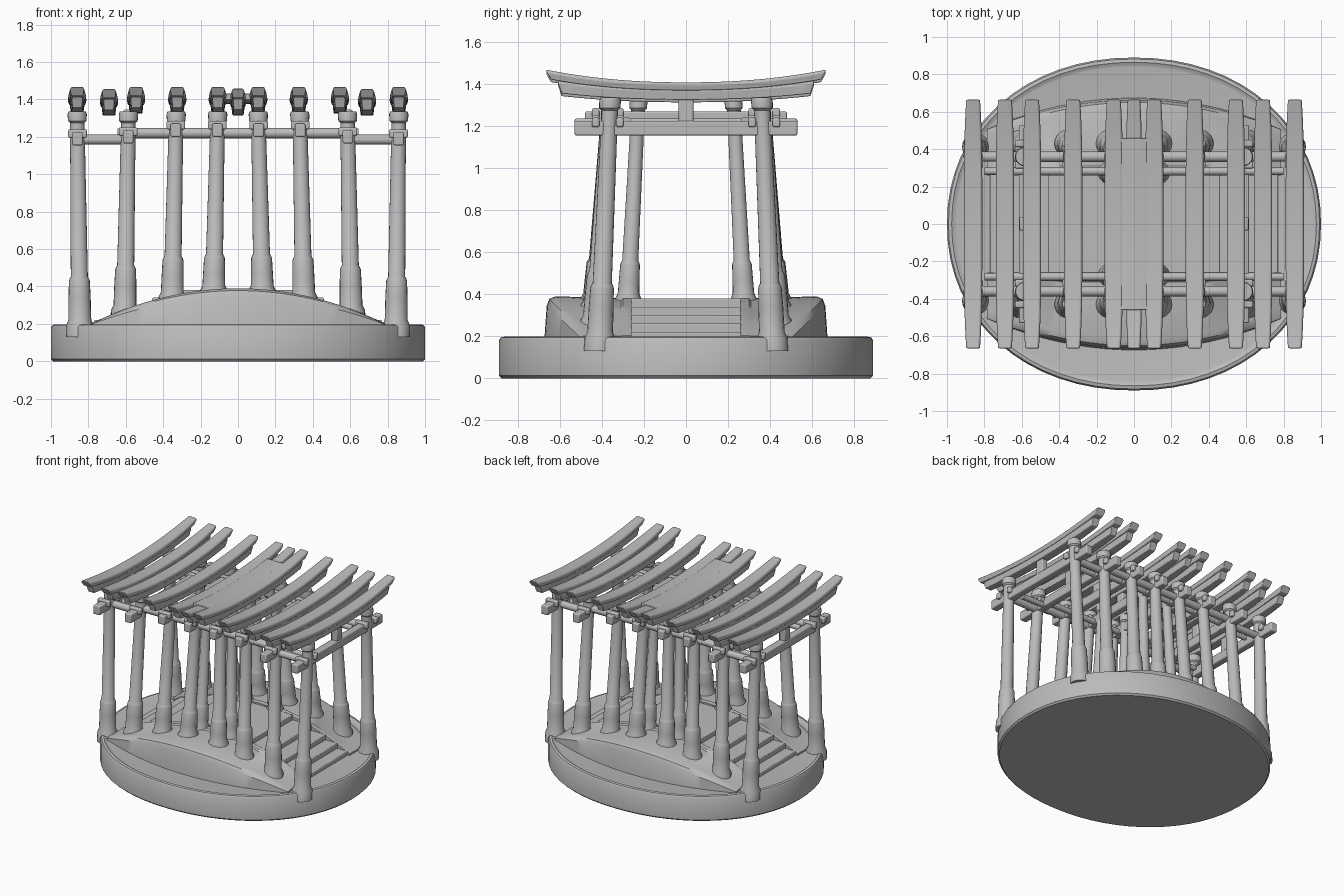
import bpy, bmesh, math

if "Cube" in bpy.data.objects:
    bpy.data.objects.remove(bpy.data.objects["Cube"])

stone = bpy.data.materials.new("plain grey")
stone.diffuse_color = (0.5, 0.5, 0.5, 1)
stone.use_nodes = True
stone.node_tree.nodes["Principled BSDF"].inputs["Base Color"].default_value = stone.diffuse_color


def loft(name, rings, bevel=0.0):
    """Skin a list of equal-length closed rings and cap both ends."""
    bm = bmesh.new()
    vr = [[bm.verts.new(p) for p in r] for r in rings]
    n = len(rings[0])
    for a, b in zip(vr, vr[1:]):
        for i in range(n):
            j = (i + 1) % n
            bm.faces.new((a[i], a[j], b[j], b[i]))
    bm.faces.new(vr[0][::-1])
    bm.faces.new(vr[-1])
    bmesh.ops.recalc_face_normals(bm, faces=bm.faces)
    me = bpy.data.meshes.new(name)
    bm.to_mesh(me)
    bm.free()
    me.materials.append(stone)
    ob = bpy.data.objects.new(name, me)
    bpy.context.collection.objects.link(ob)
    if bevel:
        m = ob.modifiers.new("bevel", 'BEVEL')
        m.width, m.segments, m.limit_method = bevel, 2, 'ANGLE'
    return ob


def box(name, x0, x1, y0, y1, z0, z1, bevel=0.008):
    return loft(name, [[(x0, y0, z), (x1, y0, z), (x1, y1, z), (x0, y1, z)]
                       for z in (z0, z1)], bevel)


def oval(rx, ry, z, n=64):
    pts = []
    for i in range(n):
        a = 2 * math.pi * i / n
        c, s = math.cos(a), math.sin(a)
        pts.append((rx * math.copysign(abs(c) ** 0.95, c),
                    ry * math.copysign(abs(s) ** 0.95, s), z))
    return pts


def circle(cx, cy, z, r, n=20):
    return [(cx + r * math.cos(2 * math.pi * i / n),
             cy + r * math.sin(2 * math.pi * i / n), z) for i in range(n)]


# oval plinth with a rounded edge and a slightly sunken top
loft("plinth", [oval(1 - d, 0.89 - d, z) for d, z in
     ((0.012, 0), (0, 0.012), (0, 0.18), (0.008, 0.194), (0.025, 0.198),
      (0.04, 0.19), (0.05, 0.188))])


# arched mound, one bank on each side of the path
def hill(x):
    return 0.2 + 0.19 * (1 - (x / 0.79) ** 2)


for s, side in ((-1, "front"), (1, "back")):
    rings = []
    for i in range(33):
        x = -0.785 + 1.57 * i / 32
        h = hill(x)
        w = 0.675 - 0.17 * (x / 0.79) ** 2
        k = (h - 0.18) / 0.21
        prof = [(w, 0.17), (w - 0.012 * k, h - 0.045 * k), (w - 0.025, h - 0.012 * k),
                (w - 0.055, h), (0.31, h - 0.01 * k), (0.30, h), (0.26, h), (0.26, 0.17)]
        rings.append([(x, s * y, z) for y, z in prof])
    loft(side + "_bank", rings)

# stepped path over the mound
for i, z in enumerate((0.22, 0.26, 0.30, 0.34, 0.38)):
    half = 0.79 * math.sqrt(1 - (z - 0.02 - 0.2) / 0.19) - 0.02
    box("step_%d" % i, -half, half, -0.262, 0.262, 0.18, z, 0.006)


# post: flared foot, sleeve, tapering shaft and cap
def post(name, xb, xt, yb, yt, ground, sleeve, top, r):
    prof = [(ground - 0.06, 1.75), (ground + 0.005, 1.7), (ground + 0.03, 1.42),
            (sleeve - 0.1, 1.38), (sleeve - 0.01, 1.3), (sleeve, 1.22),
            (sleeve + 0.012, 1.06), (top - 0.06, 0.9), (top - 0.05, 1.15),
            (top - 0.015, 1.2), (top, 1.1)]
    rings = []
    for z, k in prof:
        t = (z - ground) / (top - ground)
        rings.append(circle(xb + (xt - xb) * t, yb + (yt - yb) * t, z, r * k))
    loft(name, rings)


# curved roof beam, upper slab plus narrower lower slab
def slab(name, x, half, length, top0, thick, rise, under, drop=0.0):
    rings = []
    for i in range(25):
        t = -1 + i / 12
        a = abs(t)
        w = half * (1 - 0.25 * a ** 4)
        zt = top0 + rise * a ** 2.2 - drop
        zb = top0 - thick + rise * 0.85 * a ** 2.2 - drop
        y = t * length
        yb = y * under
        rings.append([(x - w * 0.85, yb, zb), (x + w * 0.85, yb, zb),
                      (x + w, y, zt - 0.012), (x + w * 0.8, y, zt),
                      (x - w * 0.8, y, zt), (x - w, y, zt - 0.012)])
    return loft(name, rings, 0.004)


def roof_beam(name, x, half, drop=0.0):
    slab(name + "_cap", x, half, 0.665, 1.408, 0.038, 0.06, 0.965, drop)
    slab(name + "_underbeam", x, half * 0.78, 0.61, 1.38, 0.055, 0.035, 0.97, drop)


# gates: x at foot, x at top, ground, sleeve top, tie beam bottom
gates = ((0.845, 0.86, 0.19, 0.44, 1.155), (0.605, 0.585, 0.27, 0.50, 1.165),
         (0.352, 0.33, 0.34, 0.55, 1.20), (0.13, 0.108, 0.375, 0.56, 1.20))
for sx, hand in ((-1, "left"), (1, "right")):
    for g, (xb, xt, ground, sleeve, tie) in enumerate(gates):
        tag = "%s_gate_%d" % (hand, g)
        foot = 0.41 if g == 0 else 0.43
        xm = sx * (xt + (xb - xt) * 0.12)
        for sy, side in ((-1, "front"), (1, "back")):
            post("%s_%s_post" % (tag, side), sx * xb, sx * xt, sy * foot, sy * 0.36,
                 ground, sleeve, 1.335, 0.043)
            # wedges where the tie beam passes through the post
            for yy in (0.315, 0.43):
                box("%s_%s_wedge" % (tag, side), xm - 0.05, xm + 0.05, sy * yy - 0.018,
                    sy * yy + 0.018, tie + 0.04, tie + 0.085)
        length = 0.53 if g < 2 else 0.48
        box(tag + "_tie_beam", xm - 0.028, xm + 0.028, -length, length, tie, tie + 0.07)
        box(tag + "_centre_strut", xm - 0.025, xm + 0.025, -0.035, 0.035, tie + 0.06, 1.345)
    # inner posts of the middle gate
    for sy, side in ((-1, "front"), (1, "back")):
        post("%s_%s_inner_post" % (hand, side), sx * 0.13, sx * 0.108, sy * 0.275,
             sy * 0.225, 0.375, 0.55, 1.335, 0.036)
    # roof beams
    for i, (x, drop) in enumerate(((0.86, 0), (0.69, 0.012), (0.545, 0), (0.325, 0), (0.108, 0))):
        roof_beam("%s_roof_beam_%d" % (hand, i), sx * x, 0.05, drop)
roof_beam("centre_roof_beam", 0, 0.045, 0.01)
slab("centre_roof_panel", 0, 0.155, 0.46, 1.406, 0.03, 0.026, 1.0)


# long rails joining the gates
def rail(name, x0, x1, y, z, r):
    loft(name, [[(x, y + r * math.cos(math.pi * k / 6), z + r * math.sin(math.pi * k / 6))
                 for k in range(12)] for x in (x0, x1)])


for sy, side in ((-1, "front"), (1, "back")):
    rail(side + "_upper_rail", -0.6, 0.6, sy * 0.36, 1.22, 0.028)
    rail(side + "_inner_rail", -0.645, 0.645, sy * 0.282, 1.222, 0.022)
    for sx, hand in ((-1, "left"), (1, "right")):
        rail("%s_%s_end_rail" % (side, hand), sx * 0.56, sx * 0.86, sy * 0.36, 1.185, 0.027)
        rail("%s_%s_inner_end_rail" % (side, hand), sx * 0.56, sx * 0.80, sy * 0.282, 1.185, 0.02)

# smooth shading with crisp edges
obs = [o for o in bpy.context.collection.objects if o.type == 'MESH']
for o in obs:
    o.select_set(True)
bpy.context.view_layer.objects.active = obs[0]
bpy.ops.object.shade_smooth_by_angle(angle=math.radians(35))
